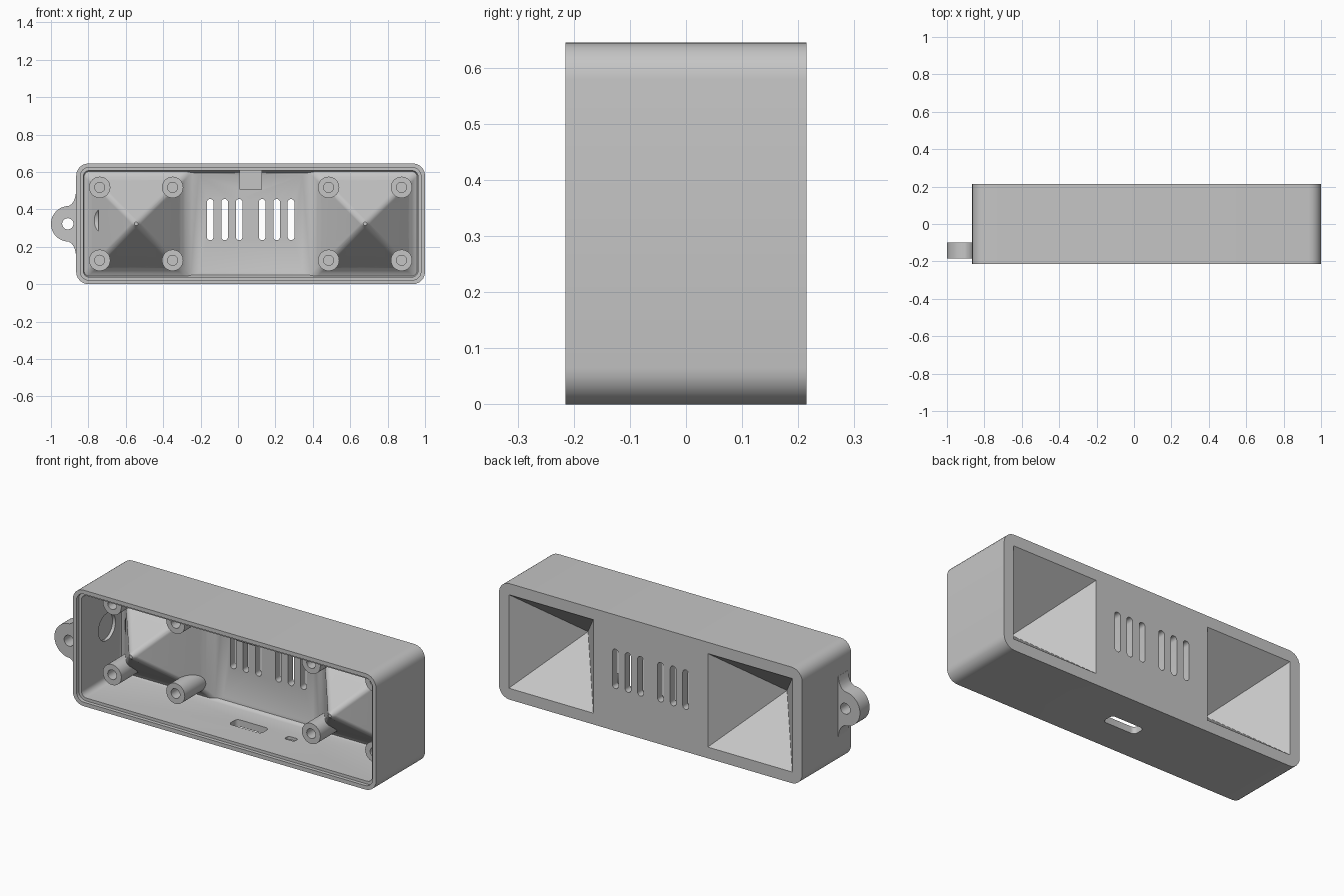
import bpy, bmesh, math
from mathutils import Matrix, Vector

if "Cube" in bpy.data.objects:
    bpy.data.objects.remove(bpy.data.objects["Cube"])

X0, X1, TOP, FRONT, BACK = -0.865, 1.0, 0.645, -0.215, 0.215
CX, CZ = (X0 + X1) / 2, TOP / 2
CENTRES = (CX - 0.612, CX + 0.612)

plastic = bpy.data.materials.new("grey plastic")
plastic.use_nodes = True
GREY = (0.56, 0.56, 0.56, 1)
plastic.diffuse_color = GREY
plastic.node_tree.nodes["Principled BSDF"].inputs["Base Color"].default_value = GREY


def finish(name, bm):
    bmesh.ops.recalc_face_normals(bm, faces=bm.faces)
    me = bpy.data.meshes.new(name)
    bm.to_mesh(me)
    bm.free()
    me.materials.append(plastic)
    ob = bpy.data.objects.new(name, me)
    bpy.context.collection.objects.link(ob)
    return ob


def outline(x0, x1, z0, z1, r, seg=6):
    """Rounded rectangle in the x-z plane."""
    pts = []
    corners = ((x1 - r, z1 - r), (x0 + r, z1 - r), (x0 + r, z0 + r), (x1 - r, z0 + r))
    for i, (cx, cz) in enumerate(corners):
        for k in range(seg + 1):
            a = math.pi / 2 * (i + k / seg)
            pts.append((cx + r * math.cos(a), cz + r * math.sin(a)))
    return pts


def loft(name, rings):
    """Skin outlines placed along y; rings = [(y, points), ...]."""
    bm = bmesh.new()
    loops = [[bm.verts.new((x, y, z)) for x, z in pts] for y, pts in rings]
    for a, b in zip(loops, loops[1:]):
        for i in range(len(a)):
            j = (i + 1) % len(a)
            bm.faces.new((a[i], a[j], b[j], b[i]))
    bm.faces.new(loops[0])
    bm.faces.new(loops[-1])
    return finish(name, bm)


def prism(name, y0, y1, pts):
    return loft(name, [(y0, pts), (y1, pts)])


def rod(name, x, z, r, y0, y1, seg=32):
    pts = [(x + r * math.cos(2 * math.pi * i / seg), z + r * math.sin(2 * math.pi * i / seg))
           for i in range(seg)]
    return prism(name, y0, y1, pts)


def combine(base, other, op):
    mod = base.modifiers.new("join", "BOOLEAN")
    mod.operation, mod.solver, mod.object = op, "EXACT", other
    bpy.context.view_layer.objects.active = base
    bpy.ops.object.modifier_apply(modifier=mod.name)
    bpy.data.objects.remove(other)


def add(other):
    combine(housing, other, "UNION")


def cut(other):
    combine(housing, other, "DIFFERENCE")


# Outer shell and hollow with stepped rim and rounded back edge
def inset(d, r):
    return outline(X0 + d, X1 - d, d, TOP - d, r)


housing = prism("housing", FRONT, BACK, inset(0, 0.065))
cut(loft("hollow", [(-0.3, inset(0.022, 0.045)), (-0.195, inset(0.022, 0.045)),
                    (-0.195, inset(0.038, 0.032)), (0.14, inset(0.038, 0.032)),
                    (0.153, inset(0.042, 0.03)), (0.164, inset(0.05, 0.025)),
                    (0.17, inset(0.064, 0.02))]))

# Pyramid horns, flaring softly into the back wall
PROFILE = ((-0.165, 0.01), (-0.155, 0.018), (-0.145, 0.025), (0.12, 0.236), (0.145, 0.262),
           (0.16, 0.292), (0.17, 0.335), (0.19, 0.335))
for cx in CENTRES:
    rings = []
    for y, h in PROFILE:
        pts = outline(cx - h, cx + h, CZ - h, CZ + h, min(0.025, h * 0.99))
        rings.append((y, [(min(max(x, X0 + 0.021), X1 - 0.021),
                           min(max(z, 0.02), TOP - 0.02)) for x, z in pts]))
    add(loft("horn", rings))

# Screw posts, four around each horn
POSTS = [(cx + sx * 0.195, CZ + sz * 0.195)
         for cx in CENTRES for sx in (-1, 1) for sz in (-1, 1)]
for x, z in POSTS:
    add(rod("post", x, z, 0.057, -0.05, 0.15))

# Square horn mouths cut from the back
for cx in CENTRES:
    bm = bmesh.new()
    depth, half, over = 0.325, 0.26, 0.04
    grow = (depth + over) / depth
    base = [bm.verts.new((cx + sx * half * grow, BACK + over, CZ + sz * half * grow))
            for sx, sz in ((-1, -1), (1, -1), (1, 1), (-1, 1))]
    tip = bm.verts.new((cx, BACK - depth, CZ))
    bm.faces.new(base)
    for i in range(4):
        bm.faces.new((base[i], base[(i + 1) % 4], tip))
    cut(finish("horn_mouth", bm))
for x, z in POSTS:
    cut(rod("post_hole", x, z, 0.027, -0.08, 0.02, 24))

# Vent slots in the back wall
for side in (-1, 1):
    for off in (0.0615, 0.139, 0.216):
        x = CX + side * off
        cut(prism("vent", 0.1, 0.3, outline(x - 0.018, x + 0.018, 0.235, 0.455, 0.0179)))

# Small block under the top wall
add(prism("block", -0.02, 0.19, outline(CX - 0.06, CX + 0.06, 0.505, 0.625, 0.001, 1)))

# Cable slot through the floor and a shallow pocket beside it
for x, w, h, z0, z1 in ((CX, 0.1, 0.036, -0.1, 0.1), (CX + 0.26, 0.03, 0.018, 0.022, 0.1)):
    slot = prism("floor_slot", z0, z1, outline(x - w, x + w, -h, h, h * 0.6))
    slot.data.transform(Matrix.Rotation(math.pi / 2, 4, "X"))
    cut(slot)

# Shallow round pocket inside the right wall
pocket = rod("wall_pocket", 0, 0, 0.075, -0.05, 0.05)
pocket.data.transform(Matrix.Translation(Vector((X0 + 0.07, 0.03, 0.34)))
                      @ Matrix.Rotation(math.pi / 2, 4, "Z"))
cut(pocket)

# Hanging ear with flared root and hole
EX, ER = -0.905, 0.095
half = [(-0.84, 0.17), (-0.866, 0.168), (-0.871, 0.14), (-0.879, 0.12), (-0.89, 0.105)]
arc = [(EX - ER * math.sin(a), ER * math.cos(a))
       for a in (math.pi * k / 24 for k in range(25))]
ear = [(x, CZ + z) for x, z in half + arc + [(x, -z) for x, z in reversed(half)]]
add(prism("ear", -0.185, -0.1, ear))
cut(rod("ear_hole", -0.91, CZ, 0.03, -0.3, 0.0))

# Smooth curved areas, keep edges crisp
bpy.ops.object.select_all(action="DESELECT")
housing.select_set(True)
bpy.context.view_layer.objects.active = housing
bpy.ops.object.shade_smooth_by_angle(angle=math.radians(30))
